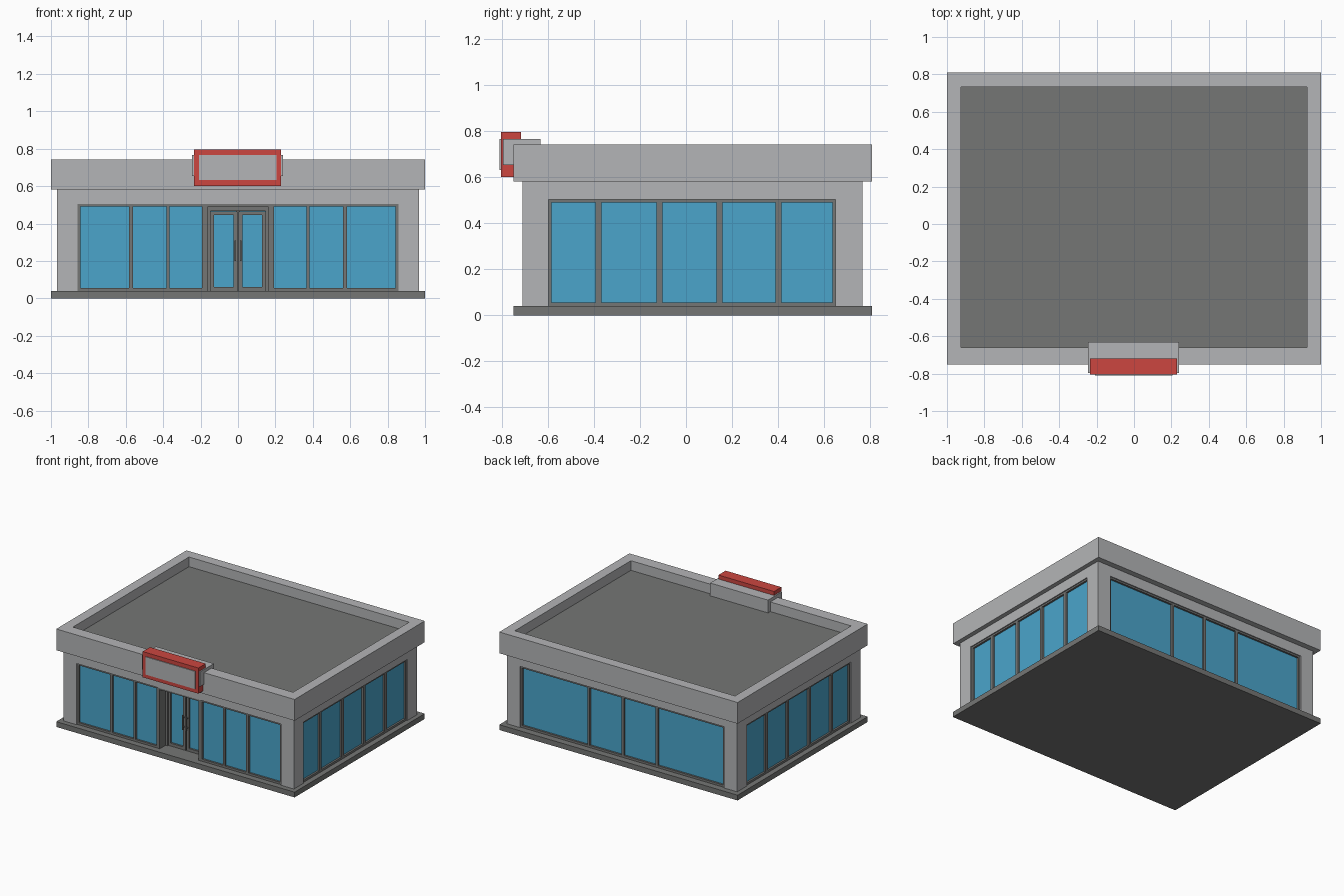
import bpy, bmesh

if "Cube" in bpy.data.objects:
    bpy.data.objects.remove(bpy.data.objects["Cube"])


def material(name, rgb):
    m = bpy.data.materials.new(name)
    m.diffuse_color = (*rgb, 1)
    m.use_nodes = True
    m.node_tree.nodes["Principled BSDF"].inputs["Base Color"].default_value = m.diffuse_color
    return m


LIGHT = material("light_grey", (0.456, 0.462, 0.473))
DARK = material("dark_grey", (0.178, 0.181, 0.176))
RED = material("sign_red", (0.604, 0.061, 0.051))
GLASS = material("window_blue", (0.069, 0.376, 0.597))


def add_box(bm, x0, x1, y0, y1, z0, z1):
    x0, x1 = sorted((x0, x1))
    y0, y1 = sorted((y0, y1))
    verts = bmesh.ops.create_cube(bm, size=1)["verts"]
    for v in verts:
        v.co = (x1 if v.co.x > 0 else x0, y1 if v.co.y > 0 else y0, z1 if v.co.z > 0 else z0)


def finish(name, bm, *mats):
    mesh = bpy.data.meshes.new(name)
    bm.to_mesh(mesh)
    bm.free()
    for m in mats:
        mesh.materials.append(m)
    obj = bpy.data.objects.new(name, mesh)
    bpy.context.collection.objects.link(obj)
    return obj


def boxes(name, mat, *dims):
    bm = bmesh.new()
    for d in dims:
        add_box(bm, *d)
    return finish(name, bm, mat)


# Main sizes
WX, WY0, WY1 = 0.967, -0.711, 0.767      # wall faces
OX, OY0, OY1 = 0.857, -0.598, 0.65       # window openings
FLOOR, HEAD, EAVE, TOP, ROOF = 0.04, 0.504, 0.582, 0.743, 0.67

# Plinth, corner piers and wall band above the windows
boxes("base_slab", DARK, (-1, 1, -0.75, 0.81, 0, FLOOR))
boxes("corner_piers", LIGHT, *[(s * OX, s * WX, a, b, FLOOR, HEAD)
                               for s in (-1, 1) for a, b in ((WY0, OY0), (OY1, WY1))])
boxes("upper_wall", LIGHT, (-WX, WX, WY0, WY1, HEAD, EAVE + 0.02))

# Fascia with sunken roof deck
bm = bmesh.new()
add_box(bm, -1, 1, -0.75, 0.81, EAVE, TOP)
top = max(bm.faces, key=lambda f: f.calc_center_median().z)
bmesh.ops.inset_individual(bm, faces=[top], thickness=0.08)
for v in top.verts:
    v.co.x = 0.924 if v.co.x > 0 else -0.924
    v.co.y = 0.732 if v.co.y > 0 else -0.659
deck = bmesh.ops.extrude_face_region(bm, geom=[top])["geom"]
bmesh.ops.delete(bm, geom=[f for f in [top] if f.is_valid], context="FACES_ONLY")
for g in deck:
    if isinstance(g, bmesh.types.BMVert):
        g.co.z = ROOF
    elif isinstance(g, bmesh.types.BMFace):
        g.material_index = 1
bmesh.ops.recalc_face_normals(bm, faces=bm.faces)
finish("fascia_and_roof", bm, LIGHT, DARK)


def glazing(name, place, start, end, panes):
    """Row of panes (u ranges) with frame bars; place(u, depth) gives x, y."""
    frame, glass = bmesh.new(), bmesh.new()

    def put(bm, u0, u1, d0, d1, z0, z1):
        (xa, ya), (xb, yb) = place(u0, d0), place(u1, d1)
        add_box(bm, xa, xb, ya, yb, z0, z1)

    put(frame, start, end, 0.008, 0.05, FLOOR, 0.056)
    put(frame, start, end, 0.008, 0.05, 0.491, HEAD)
    edges = [start] + [u for p in panes for u in p] + [end]
    for u0, u1 in zip(edges[::2], edges[1::2]):
        put(frame, u0, u1, 0.008, 0.05, 0.056, 0.491)
    for u0, u1 in panes:
        put(glass, u0, u1, 0.022, 0.03, 0.056, 0.491)
    finish(name + "_frame", frame, DARK)
    finish(name + "_glass", glass, GLASS)


# Windows on all four sides
side_panes = [(-0.585, -0.393), (-0.367, -0.128), (-0.102, 0.133), (0.159, 0.389), (0.415, 0.638)]
front_panes = [(0.192, 0.367), (0.383, 0.561), (0.582, 0.843)]
back_panes = [(-0.843, -0.297), (-0.277, -0.01), (0.01, 0.277), (0.297, 0.843)]
for s, label in ((-1, "left"), (1, "right")):
    glazing(label + "_window", lambda u, d: (s * (WX - d), u), OY0, OY1, side_panes)
    glazing("front_" + label + "_window", lambda u, d: (s * u, WY0 + d), 0.178, OX, front_panes)
glazing("back_window", lambda u, d: (u, WY1 - d), -OX, OX, back_panes)

# Recessed entrance: deep portal, then a stepped inner frame
DY = -0.61
boxes("door_portal", DARK,
      *[(s * 0.164, s * 0.179, WY0 + 0.006, -0.57, FLOOR, HEAD) for s in (-1, 1)],
      (-0.164, 0.164, WY0 + 0.006, -0.57, 0.489, HEAD))
boxes("door_inner_frame", DARK,
      *[(s * 0.148, s * 0.164, DY - 0.025, -0.57, FLOOR, 0.489) for s in (-1, 1)],
      (-0.148, 0.148, DY - 0.025, -0.57, 0.467, 0.489))

# Two door leaves with glass and pull handles
for s, label in ((-1, "left"), (1, "right")):
    boxes(label + "_door_leaf", DARK,
          (s * 0.003, s * 0.025, DY - 0.014, DY + 0.02, FLOOR, 0.465),
          (s * 0.129, s * 0.147, DY - 0.014, DY + 0.02, FLOOR, 0.465),
          (s * 0.025, s * 0.129, DY - 0.014, DY + 0.02, FLOOR, 0.062),
          (s * 0.025, s * 0.129, DY - 0.014, DY + 0.02, 0.446, 0.465))
    boxes(label + "_door_glass", GLASS, (s * 0.025, s * 0.129, DY, DY + 0.008, 0.062, 0.446))
    boxes(label + "_door_handle", DARK,
          (s * 0.011, s * 0.019, DY - 0.036, DY - 0.028, 0.2, 0.31),
          *[(s * 0.011, s * 0.019, DY - 0.03, DY - 0.014, z, z + 0.008) for z in (0.215, 0.287)])

# Sign: bracket over the parapet, red box and blank face panel
boxes("sign_bracket", LIGHT, (-0.246, 0.24, -0.797, -0.632, 0.655, 0.767))
boxes("sign_box", RED, (-0.236, 0.231, -0.805, -0.718, 0.602, 0.797))
boxes("sign_panel", LIGHT, (-0.209, 0.205, -0.811, -0.803, 0.632, 0.767))
